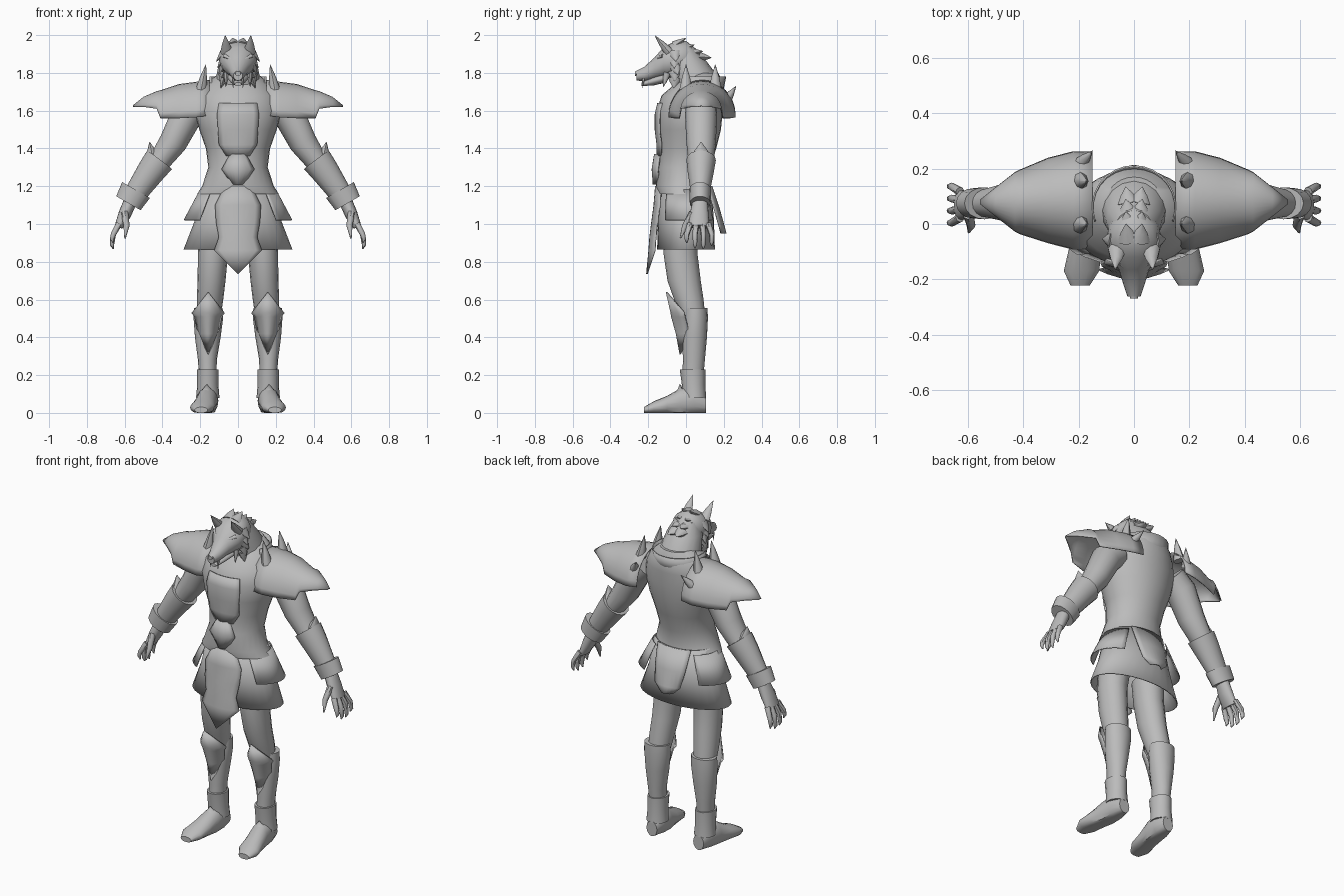
import bpy
import bmesh
import math
import random
from mathutils import Vector

random.seed(4)
default_cube = bpy.data.objects.get("Cube")
if default_cube:
    bpy.data.objects.remove(default_cube, do_unlink=True)

# One plain grey material for the whole figure
grey = bpy.data.materials.new("plain grey")
grey.use_nodes = True
tone = (.5, .5, .5, 1)
grey.diffuse_color = tone
grey.node_tree.nodes["Principled BSDF"].inputs["Base Color"].default_value = tone

UP = Vector((0, 0, 1))
FORWARD = Vector((0, -1, 0))
OUTWARD = Vector((1, 0, 0))


def finish(name, mesh_data, mirrored, thickness=0):
    """Turn a bmesh into a smooth object, optionally mirrored and thickened."""
    bmesh.ops.remove_doubles(mesh_data, verts=mesh_data.verts, dist=.0005)
    bmesh.ops.recalc_face_normals(mesh_data, faces=mesh_data.faces)
    mesh = bpy.data.meshes.new(name)
    mesh_data.to_mesh(mesh)
    mesh_data.free()
    part = bpy.data.objects.new(name, mesh)
    bpy.context.collection.objects.link(part)
    mesh.materials.append(grey)
    if thickness:
        solid = part.modifiers.new("thickness", 'SOLIDIFY')
        solid.thickness = thickness
        solid.offset = 0
    if mirrored:
        part.modifiers.new("other side", 'MIRROR')
    bpy.ops.object.select_all(action='DESELECT')
    part.select_set(True)
    bpy.context.view_layer.objects.active = part
    bpy.ops.object.shade_smooth_by_angle(angle=math.radians(45))
    return part


def bridge(mesh_data, rows, closed):
    """Join neighbouring rows of vertices with quads."""
    for lower, upper in zip(rows, rows[1:]):
        count = len(lower)
        for i in range(count if closed else count - 1):
            j = (i + 1) % count
            mesh_data.faces.new((lower[i], lower[j], upper[j], upper[i]))


def loft(name, rings, axis=None, arc=None, capped=True, mirrored=False, sides=16):
    """Skin elliptical rings (x, y, z, radius, radius) along a path or fixed axis."""
    mesh_data = bmesh.new()
    centres = [Vector(ring[:3]) for ring in rings]
    start, end = arc or (0, 360)
    steps = sides + 1 if arc else sides
    rows = []
    for k, ring in enumerate(rings):
        along = axis or (centres[min(k + 1, len(rings) - 1)] - centres[max(k - 1, 0)])
        along = along.normalized()
        reference = -FORWARD if abs(along.x) > .9 else OUTWARD
        across = (reference - along * reference.dot(along)).normalized()
        other = along.cross(across)
        row = []
        for i in range(steps):
            angle = math.radians(start + (end - start) * i / sides)
            point = (centres[k] + across * ring[3] * math.cos(angle)
                     + other * ring[4] * math.sin(angle))
            point.z = max(point.z, 0)
            row.append(mesh_data.verts.new(point))
        rows.append(row)
    bridge(mesh_data, rows, closed=not arc)
    solid = capped and not arc
    if solid:
        mesh_data.faces.new(rows[0])
        mesh_data.faces.new(rows[-1])
    return finish(name, mesh_data, mirrored, 0 if solid else .006)


def plate(name, rows, centre=0, bow=.03, mirrored=False, columns=8):
    """Curved armour plate from rows of (height, half width, y)."""
    mesh_data = bmesh.new()
    grid = []
    for height, half, depth in rows:
        line = []
        for i in range(columns + 1):
            u = 2 * i / columns - 1
            spread = bow * u * u if half else 0
            line.append(mesh_data.verts.new((centre + half * u, depth + spread, height)))
        grid.append(line)
    bridge(mesh_data, grid, closed=False)
    return finish(name, mesh_data, mirrored, .008)


def spike(name, base, tip, wide, deep, mirrored=True):
    """Pointed tuft, ear, fang or horn."""
    middle = [b * .5 + t * .5 for b, t in zip(base, tip)]
    loft(name, [(*base, wide, deep), (*middle, wide * .6, deep * .6),
                (*tip, .001, .001)], mirrored=mirrored, sides=8)


# Torso, neck and collar
loft("torso", [(0, -.01, 1.16, .215, .14), (0, -.02, 1.2, .19, .14),
               (0, -.01, 1.3, .157, .14), (0, .01, 1.4, .17, .15),
               (0, .015, 1.5, .205, .17), (0, .02, 1.6, .23, .175),
               (0, .035, 1.68, .21, .165), (0, .07, 1.74, .17, .13),
               (0, .08, 1.8, .1, .09)], axis=UP, sides=28)
loft("neck", [(0, .07, 1.7, .14, .13), (0, .05, 1.78, .115, .12),
              (0, .01, 1.86, .1, .1), (0, -.02, 1.93, .07, .07)], axis=UP)
loft("collar", [(0, .06, 1.68, .15, .13), (0, .06, 1.78, .15, .15)],
     axis=UP, arc=(-20, 200))
plate("breastplate", [(1.36, .06, -.152), (1.42, .1, -.152), (1.5, .105, -.162),
                      (1.58, .11, -.162), (1.64, .1, -.148)], bow=.022)
plate("belly_plate", [(1.21, .03, -.172), (1.29, .085, -.178), (1.37, .04, -.165)])

# Skirt and hanging plates
loft("skirt", [(0, 0, .865, .285, .15), (0, 0, 1.02, .225, .145),
               (0, 0, 1.2, .18, .13)], axis=UP, capped=False, sides=28)
loft("hip_plates", [(0, .01, 1.02, .285, .17), (0, 0, 1.18, .2, .145)],
     axis=UP, arc=(-45, 50), mirrored=True)
plate("front_tabard", [(.735, 0, -.207), (.86, .125, -.195), (.93, .1, -.19),
                       (1.01, .115, -.18), (1.1, .12, -.168), (1.2, .07, -.16)])
plate("back_flap", [(.95, .04, .21), (.99, .085, .2), (1.08, .1, .175),
                    (1.2, .11, .135)], bow=-.025)

# Head with long snout
loft("head", [(0, .05, 1.88, .05, .05), (0, 0, 1.88, .09, .09),
              (0, -.06, 1.87, .1, .098), (0, -.12, 1.855, .088, .08),
              (0, -.165, 1.825, .055, .058), (0, -.22, 1.795, .038, .038),
              (0, -.262, 1.785, .024, .026)], axis=FORWARD)
loft("lower_jaw", [(0, -.1, 1.78, .06, .03), (0, -.17, 1.758, .04, .024),
                   (0, -.235, 1.74, .018, .01)], axis=FORWARD)
loft("nose", [(0, -.245, 1.802, .018, .014), (0, -.27, 1.796, .014, .012)], axis=FORWARD)
spike("ears", (.06, -.09, 1.91), (.068, -.165, 1.998), .034, .026)
spike("brows", (.07, -.12, 1.89), (.015, -.175, 1.862), .014, .012)
spike("fangs", (.025, -.225, 1.77), (.026, -.23, 1.72), .007, .007)

# Fur tufts around the cheeks and crown
for i in range(5):
    height = 1.91 - .035 * i
    spike("cheek_fur", (.075, -.06, height),
          (.115 - .006 * i, -.05 + random.uniform(-.02, .05), height - .05), .02, .035)
for i in range(4):
    back = -.06 + .045 * i
    spike("crown_fur", (.02, back, 1.945 - .02 * i),
          (.03, back + .06, 1.985 - .035 * i), .04, .025)
spike("chin_fur", (.06, -.1, 1.8), (.065, -.12, 1.725), .016, .02)

# Pauldrons with horns along the inner edge
loft("pauldrons", [(.15, .085, 1.575, .175, .185), (.22, .085, 1.565, .175, .185),
                   (.31, .085, 1.56, .152, .178), (.41, .08, 1.56, .115, .145),
                   (.43, .08, 1.61, .105, .09), (.5, .08, 1.62, .05, .05),
                   (.555, .08, 1.62, .006, .006)], axis=OUTWARD, arc=(0, 180), mirrored=True)
for y in (0, .155):
    spike("shoulder_horns", (.195, y, 1.71), (.17, y, 1.845), .03, .035)
spike("rear_horns", (.2, .21, 1.65), (.15, .265, 1.73), .03, .03)

# Arms, bracers and wrist cuffs
loft("arms", [(.2, .08, 1.64, .08, .08), (.27, .08, 1.58, .085, .085),
              (.345, .08, 1.43, .074, .078), (.41, .08, 1.34, .06, .068),
              (.55, .075, 1.16, .045, .045)], mirrored=True)
loft("bracers", [(.415, .08, 1.34, .082, .078), (.46, .078, 1.28, .075, .07),
                 (.54, .075, 1.165, .06, .05)], mirrored=True)
spike("elbow_points", (.45, .08, 1.34), (.468, .08, 1.435), .038, .06)
loft("wrist_cuffs", [(.54, .075, 1.18, .085, .058), (.58, .075, 1.11, .074, .055)],
     mirrored=True)

# Hands with four fingers and a thumb
loft("palms", [(.57, .075, 1.12, .035, .04), (.6, .07, 1.05, .034, .05),
               (.632, .068, .985, .022, .055)], mirrored=True)
for i in range(4):
    y = .022 + .032 * i
    fan = y + .012 * (i - 1.5)
    low = (.9, .872, .868, .885)[i]
    loft("fingers", [(.63, y, 1, .017, .016), (.66, fan, .945, .014, .014),
                     (.667, fan, low + .02, .011, .011), (.66, fan, low, .003, .003)],
         mirrored=True, sides=8)
loft("thumbs", [(.6, .035, 1.06, .02, .02), (.59, -.005, .99, .016, .016),
                (.598, -.03, .925, .004, .004)], mirrored=True, sides=8)

# Legs, greaves, knee plates and boots
loft("thighs", [(.12, -.025, .98, .09, .09), (.132, -.03, .85, .08, .09),
                (.14, -.01, .7, .074, .088), (.148, .015, .6, .07, .078),
                (.155, .045, .48, .06, .06)], axis=UP, mirrored=True)
loft("greaves", [(.16, .035, .18, .046, .056), (.162, .042, .28, .05, .058),
                 (.16, .045, .4, .068, .066), (.157, .05, .5, .078, .066),
                 (.157, .05, .555, .076, .064)], axis=UP, mirrored=True)
plate("knee_plates", [(.31, 0, -.03), (.42, .052, -.05), (.51, .07, -.075),
                      (.53, .085, -.078), (.64, 0, -.103)],
      centre=.158, bow=.07, mirrored=True)
loft("ankle_cuffs", [(.16, .045, .08, .062, .062), (.16, .04, .15, .056, .062),
                     (.16, .035, .23, .057, .068)], axis=UP, mirrored=True)
plate("instep_plates", [(.06, .05, -.085), (.1, .04, -.05), (.15, 0, -.03)],
      centre=.165, bow=.04, mirrored=True)
loft("boots", [(.157, .105, .045, .035, .045), (.16, .04, .065, .056, .08),
               (.165, -.03, .055, .055, .075), (.178, -.1, .04, .06, .05),
               (.19, -.17, .028, .064, .034), (.195, -.222, .015, .035, .016)],
     axis=FORWARD, mirrored=True)
